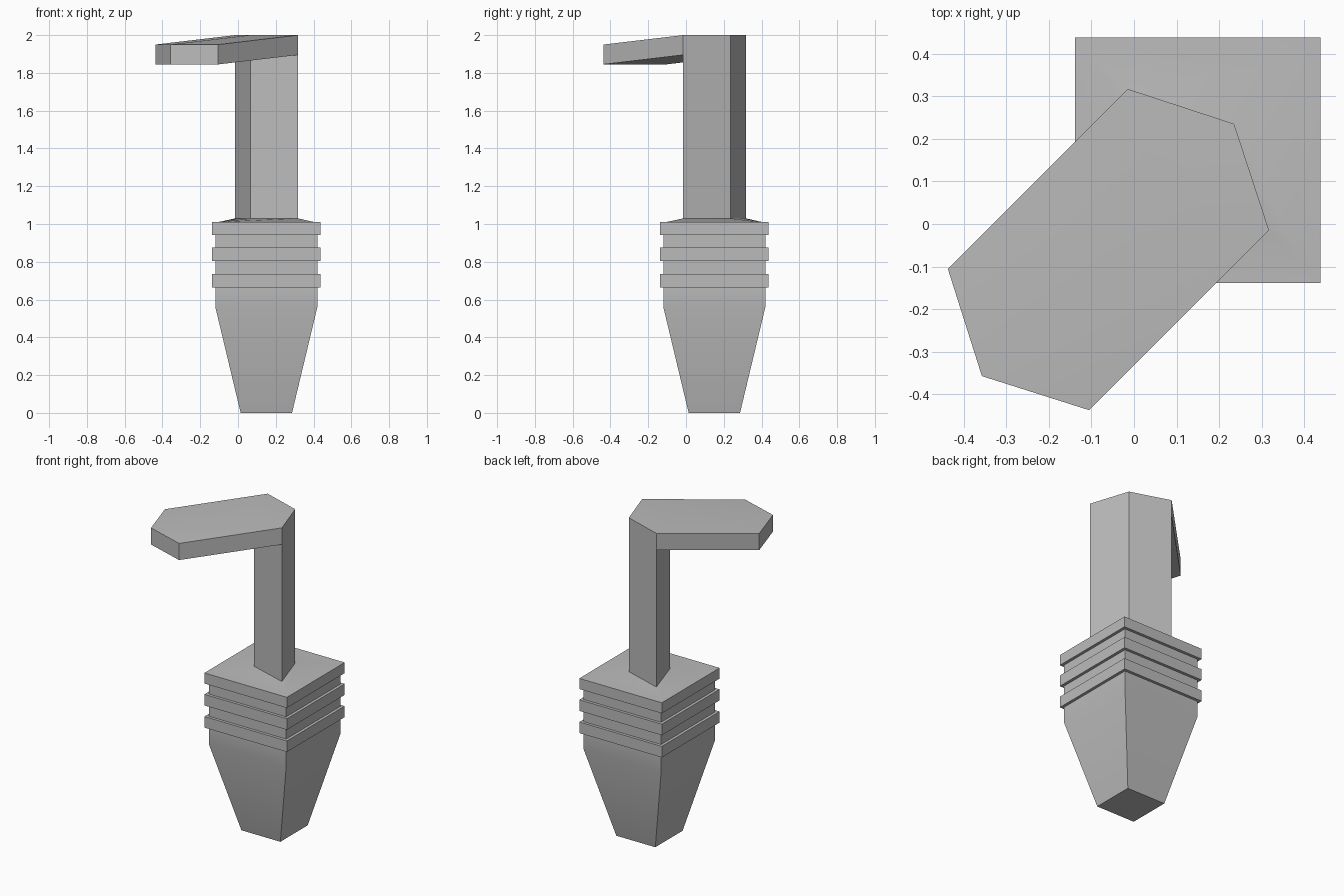
import bpy, bmesh
from mathutils import Vector

if "Cube" in bpy.data.objects:
    bpy.data.objects.remove(bpy.data.objects["Cube"])

grey = bpy.data.materials.new("plain grey")
grey.diffuse_color = (0.5, 0.5, 0.5, 1)
grey.use_nodes = True
grey.node_tree.nodes["Principled BSDF"].inputs["Base Color"].default_value = grey.diffuse_color
C = 0.15  # handle axis in x and y
RHOMBUS = [(0.065, 0.065), (0.317, -0.015), (0.235, 0.235), (-0.015, 0.317)]


def stack(loops, close_bottom=True):
    """Skin a stack of four-point loops, closed at the top."""
    bm = bmesh.new()
    rows = [[bm.verts.new(p) for p in loop] for loop in loops]
    for a, b in zip(rows, rows[1:]):
        for i in range(4):
            j = (i + 1) % 4
            bm.faces.new((a[i], a[j], b[j], b[i]))
    if close_bottom:
        bm.faces.new(rows[0][::-1])
    bm.faces.new(rows[-1])
    return bm


def finish(name, bm):
    bmesh.ops.recalc_face_normals(bm, faces=bm.faces)
    mesh = bpy.data.meshes.new(name)
    bm.to_mesh(mesh)
    bm.free()
    mesh.materials.append(grey)
    ob = bpy.data.objects.new(name, mesh)
    bpy.context.collection.objects.link(ob)
    bpy.ops.object.select_all(action='DESELECT')
    ob.select_set(True)
    bpy.context.view_layer.objects.active = ob
    bpy.ops.object.shade_smooth_by_angle(angle=0.52)


def square(z, h):
    return [(C - h, C - h, z), (C + h, C - h, z), (C + h, C + h, z), (C - h, C + h, z)]


def at(points, z):
    return [(x, y, z) for x, y in points]


# Tapered handle with three square ribs and a low sloped shoulder
profile = [(0, 0.136), (0.56, 0.27)]
for low, high in ((0.665, 0.735), (0.805, 0.875), (0.943, 1.01)):
    profile += [(low, 0.27), (low, 0.288), (high, 0.288)]
    if high < 1:
        profile.append((high, 0.27))
loops = [square(z, h) for z, h in profile]
shoulder = [(-0.075, -0.075), (0.395, -0.095), (0.375, 0.375), (-0.095, 0.395)]
loops += [at(shoulder, 1.012), at(RHOMBUS, 1.03)]
finish("ribbed_handle", stack(loops))

# Rhombus post; the two front faces of its head extrude into the sloping arm
bm = stack([at(RHOMBUS, z) for z in (1.03, 1.895, 2.0)], close_bottom=False)
bmesh.ops.recalc_face_normals(bm, faces=bm.faces)
head = [f for f in bm.faces
        if 1.9 < f.calc_center_median().z < 1.99
        and f.normal.x + f.normal.y < 0]
new = bmesh.ops.extrude_face_region(bm, geom=head)["geom"]
tip = [v for v in new if isinstance(v, bmesh.types.BMVert)]
bmesh.ops.translate(bm, verts=tip, vec=Vector((-0.422, -0.422, -0.05)))
bmesh.ops.delete(bm, geom=[f for f in head if f.is_valid], context='FACES')
finish("post_and_arm", bm)
